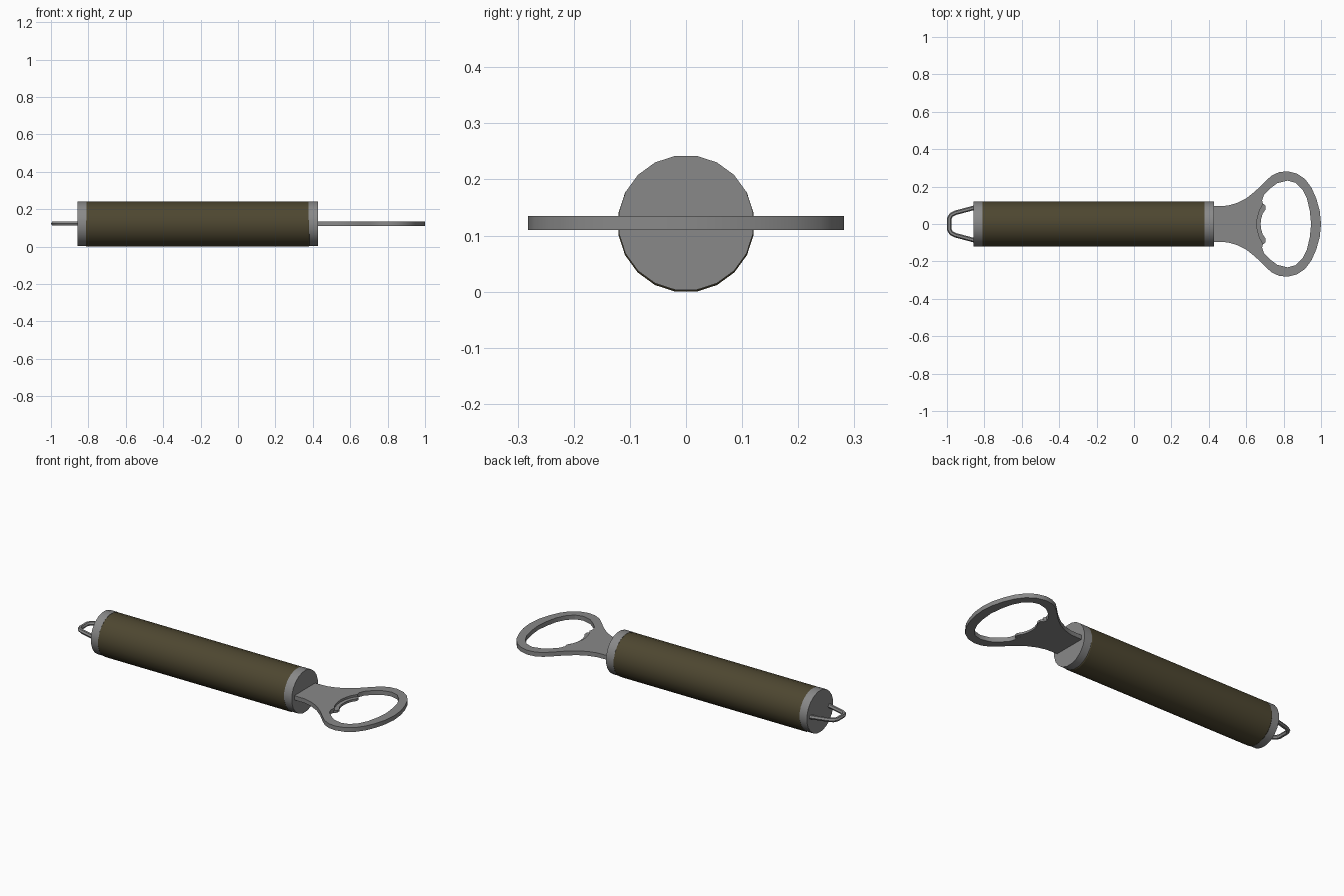
import bpy
import math

if "Cube" in bpy.data.objects:
    bpy.data.objects.remove(bpy.data.objects["Cube"])


def material(name, rgb):
    m = bpy.data.materials.new(name)
    m.use_nodes = True
    m.diffuse_color = (*rgb, 1)
    m.node_tree.nodes["Principled BSDF"].inputs["Base Color"].default_value = (*rgb, 1)
    return m


STEEL = material("steel grey", (0.25, 0.25, 0.25))
OLIVE = material("olive grip", (0.075, 0.062, 0.030))
MID_Z = 0.1225


def finish(obj, name, mat, angle=30):
    obj.name = name
    obj.data.materials.clear()
    obj.data.materials.append(mat)
    bpy.ops.object.shade_smooth_by_angle(angle=math.radians(angle))


def rod(name, x0, x1, z, apothem, mat, bevel=0):
    """Twenty-sided cylinder along x with a flat side on top."""
    sides = 20
    bpy.ops.mesh.primitive_cylinder_add(
        vertices=sides, radius=apothem / math.cos(math.pi / sides), depth=x1 - x0,
        location=((x0 + x1) / 2, 0, z))
    obj = bpy.context.object
    obj.rotation_euler = (math.pi / sides, math.pi / 2, 0)
    obj.rotation_euler = (0, math.pi / 2, 0)
    for v in obj.data.vertices:
        x, y = v.co.x, v.co.y
        a = math.pi / sides
        v.co.x = x * math.cos(a) - y * math.sin(a)
        v.co.y = x * math.sin(a) + y * math.cos(a)
    bpy.ops.object.transform_apply(location=False)
    if bevel:
        mod = obj.modifiers.new("soft rim", 'BEVEL')
        mod.width = bevel
        mod.segments = 2
        mod.limit_method = 'ANGLE'
        mod.angle_limit = math.radians(40)
    finish(obj, name, mat)


def mirrored(half):
    """Close a half outline (y >= 0) by its mirror image."""
    return half + [(x, -y) for x, y in reversed(half) if y > 0]


def curve_part(name, loops, mat, z, thick=0, wire=0):
    """Flat plate from closed outlines, or a round wire along an open path."""
    data = bpy.data.curves.new(name, 'CURVE')
    data.dimensions = '3D' if wire else '2D'
    data.fill_mode = 'FULL' if wire else 'BOTH'
    data.extrude = thick / 2
    data.bevel_depth = wire
    data.bevel_resolution = 1
    for pts in loops:
        s = data.splines.new('POLY')
        s.points.add(len(pts) - 1)
        for p, (x, y) in zip(s.points, pts):
            p.co = (x, y, 0, 1)
        s.use_cyclic_u = not wire
    obj = bpy.data.objects.new(name, data)
    obj.location.z = z
    bpy.context.collection.objects.link(obj)
    bpy.ops.object.select_all(action='DESELECT')
    obj.select_set(True)
    bpy.context.view_layer.objects.active = obj
    bpy.ops.object.convert(target='MESH')
    finish(bpy.context.object, name, mat, 50 if wire else 30)


# Grip and its end caps
rod("grip", -0.815, 0.383, 0.1205, 0.1205, OLIVE, bevel=0.006)
rod("rear_cap", -0.858, -0.81, MID_Z, 0.1195, STEEL)
rod("front_cap", 0.378, 0.428, MID_Z, 0.1195, STEEL)

# Opener head: flared plate with an egg-shaped opening
outline = [(0.42, 0.095), (0.50, 0.098), (0.55, 0.112), (0.60, 0.137), (0.65, 0.177),
           (0.70, 0.226), (0.735, 0.258), (0.775, 0.277), (0.82, 0.282), (0.87, 0.270),
           (0.915, 0.240), (0.95, 0.192), (0.975, 0.135), (0.993, 0.07), (1.0, 0)]
opening = [(0.656, 0), (0.660, 0.035), (0.672, 0.075), (0.690, 0.105), (0.685, 0.125),
           (0.695, 0.155), (0.725, 0.187), (0.765, 0.218), (0.82, 0.232), (0.865, 0.220),
           (0.90, 0.185), (0.925, 0.135), (0.94, 0.07), (0.947, 0)]
curve_part("opener_head", [mirrored(outline), mirrored(opening)], STEEL, MID_Z, 0.025)

# Thin gripping lip on the lower half of the opening
lip = [(0.64, 0.09), (0.685, 0.113), (0.703, 0.098), (0.703, 0.078), (0.688, 0.055),
       (0.679, 0.025), (0.677, 0)]
curve_part("cap_lip", [mirrored(lip)], STEEL, MID_Z - 0.006, 0.0125)

# Wire hanging loop
loop = [(-0.85, 0.088), (-0.955, 0.060), (-0.978, 0.048), (-0.988, 0.030)]
curve_part("hanging_loop", [mirrored(loop)], STEEL, MID_Z, wire=0.012)
